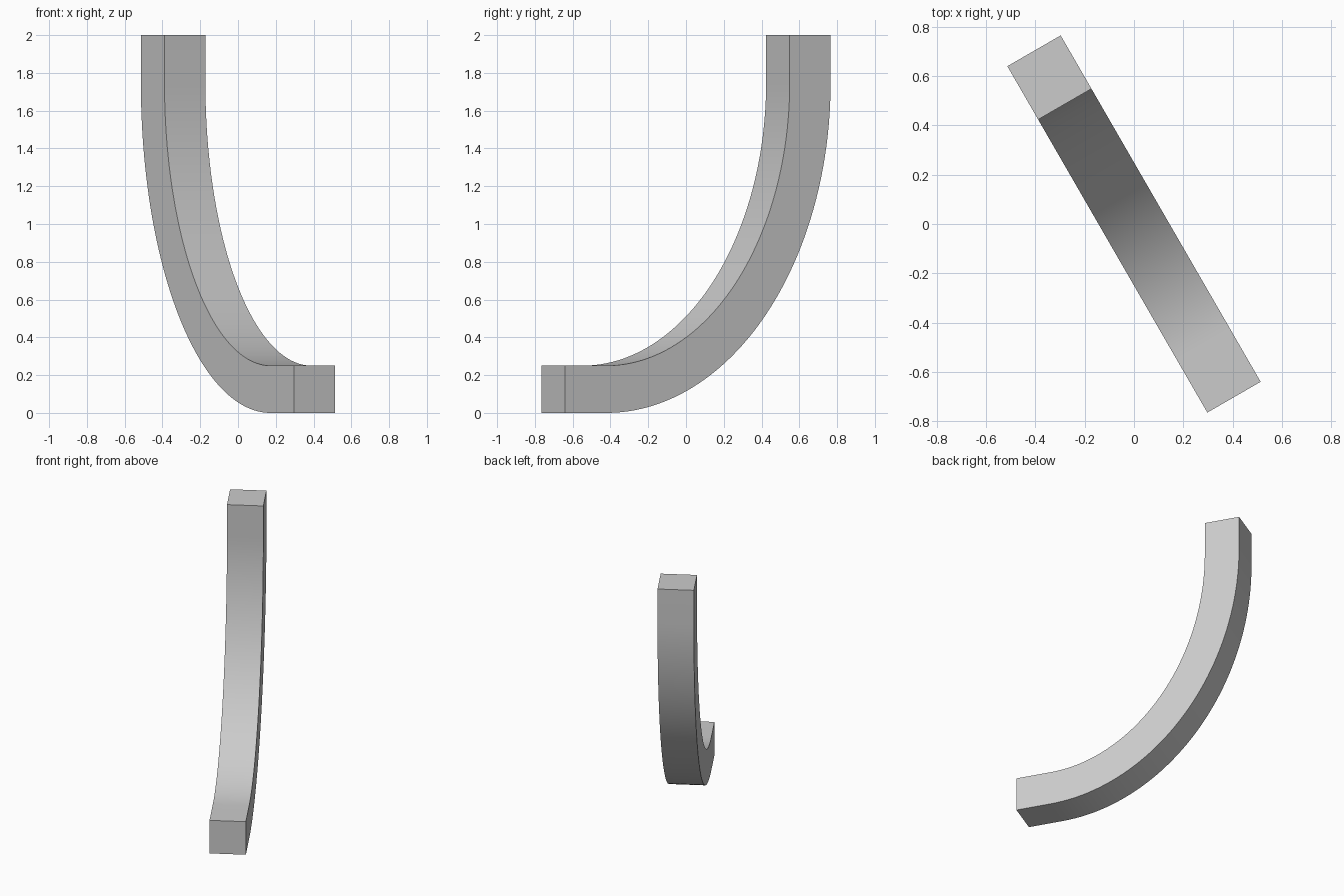
import bpy, bmesh, math
from mathutils import Matrix

cube = bpy.data.objects.get("Cube")
if cube:
    bpy.data.objects.remove(cube, do_unlink=True)

HALF_LEN, WIDTH, THICK, HEIGHT = 0.812, 0.25, 0.25, 2.0
BEND_START, BEND_TOP = -0.56, 1.75   # where the straight ends meet the bend
STEPS = 48


def edge_profile(inset):
    """One edge of the bar: straight foot, quarter ellipse, straight top."""
    a = HALF_LEN - inset - BEND_START
    b = BEND_TOP - inset
    pts = [(-HALF_LEN, inset)]
    for i in range(STEPS + 1):
        t = math.pi / 2 * i / STEPS
        pts.append((BEND_START + a * math.sin(t), BEND_TOP - b * math.cos(t)))
    pts.append((HALF_LEN - inset, HEIGHT))
    return pts


# Plain grey material
grey = bpy.data.materials.new("grey")
grey.use_nodes = True
color = (0.6, 0.6, 0.6, 1)
grey.diffuse_color = color
grey.node_tree.nodes["Principled BSDF"].inputs["Base Color"].default_value = color

# Side outline of the bar, extruded across its width
bm = bmesh.new()
outline = edge_profile(0) + edge_profile(THICK)[::-1]
side = bm.faces.new([bm.verts.new((s, -WIDTH / 2, z)) for s, z in outline])
ext = bmesh.ops.extrude_face_region(bm, geom=[side])
bmesh.ops.translate(bm, vec=(0, WIDTH, 0),
                    verts=[v for v in ext["geom"] if isinstance(v, bmesh.types.BMVert)])
bmesh.ops.recalc_face_normals(bm, faces=bm.faces)

# Turn the bar so that it runs from front left to back right
bm.transform(Matrix.Rotation(math.radians(120), 4, "Z"))
mesh = bpy.data.meshes.new("curved_bar")
bm.to_mesh(mesh)
bm.free()
mesh.materials.append(grey)

bar = bpy.data.objects.new("curved_bar", mesh)
bpy.context.collection.objects.link(bar)
bpy.ops.object.select_all(action="DESELECT")
bar.select_set(True)
bpy.context.view_layer.objects.active = bar
bpy.ops.object.shade_smooth_by_angle(angle=math.radians(30))
